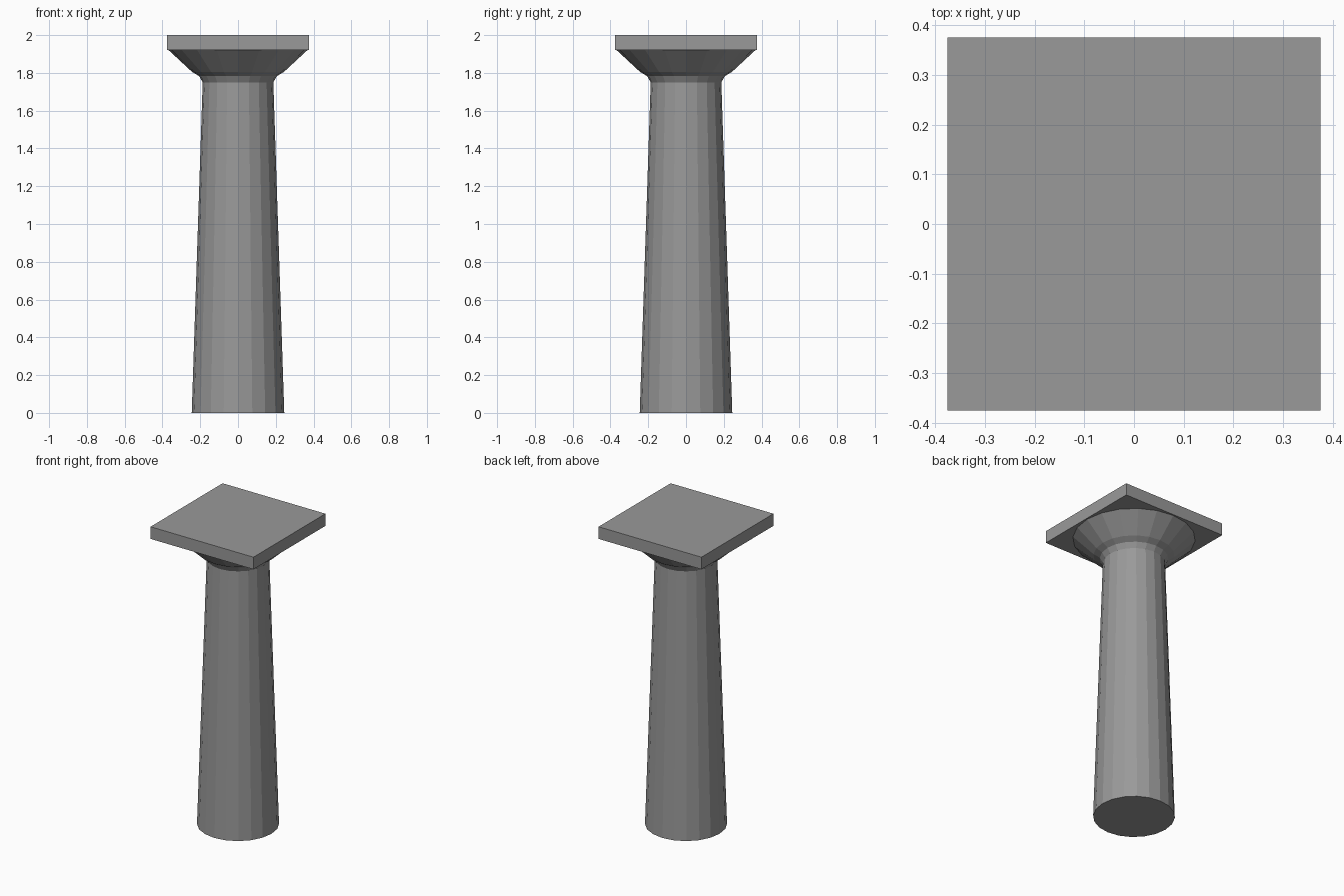
import bpy
import bmesh
import math

cube = bpy.data.objects.get("Cube")
if cube:
    bpy.data.objects.remove(cube, do_unlink=True)

SIDES = 20
SLAB_HALF = 0.375
SLAB_BOTTOM = 1.92
TOP = 2.0

# One grey stone colour for the whole column
stone = bpy.data.materials.new("grey_stone")
stone.use_nodes = True
grey = (0.32, 0.32, 0.32, 1)
stone.diffuse_color = grey
bsdf = next(n for n in stone.node_tree.nodes if n.type == "BSDF_PRINCIPLED")
bsdf.inputs["Base Color"].default_value = grey


def finish(name, bm):
    bmesh.ops.recalc_face_normals(bm, faces=bm.faces)
    mesh = bpy.data.meshes.new(name)
    bm.to_mesh(mesh)
    bm.free()
    mesh.materials.append(stone)
    obj = bpy.data.objects.new(name, mesh)
    bpy.context.collection.objects.link(obj)
    return obj


def lathe(name, profile, cap_bottom=False):
    """Turn a (radius, height) profile into a faceted solid of revolution."""
    bm = bmesh.new()
    rings = []
    for radius, z in profile:
        angles = [math.tau * i / SIDES for i in range(SIDES)]
        rings.append([bm.verts.new((radius * math.cos(a), radius * math.sin(a), z))
                      for a in angles])
    for low, high in zip(rings, rings[1:]):
        for i in range(SIDES):
            j = (i + 1) % SIDES
            bm.faces.new((low[i], low[j], high[j], high[i]))
    if cap_bottom:
        bm.faces.new(rings[0][::-1])
    bm.faces.new(rings[-1])
    return finish(name, bm)


# Tapered shaft
lathe("shaft", [(0.245, 0), (0.187, 1.75)], cap_bottom=True)

# Flared capital between the shaft and the slab
lathe("capital", [(0.187, 1.75), (0.206, 1.783), (0.243, 1.805), (0.367, SLAB_BOTTOM)])

# Square slab on top
bm = bmesh.new()
bmesh.ops.create_cube(bm, size=1)
bmesh.ops.scale(bm, vec=(2 * SLAB_HALF, 2 * SLAB_HALF, TOP - SLAB_BOTTOM), verts=bm.verts)
bmesh.ops.translate(bm, vec=(0, 0, (TOP + SLAB_BOTTOM) / 2), verts=bm.verts)
finish("top_slab", bm)
